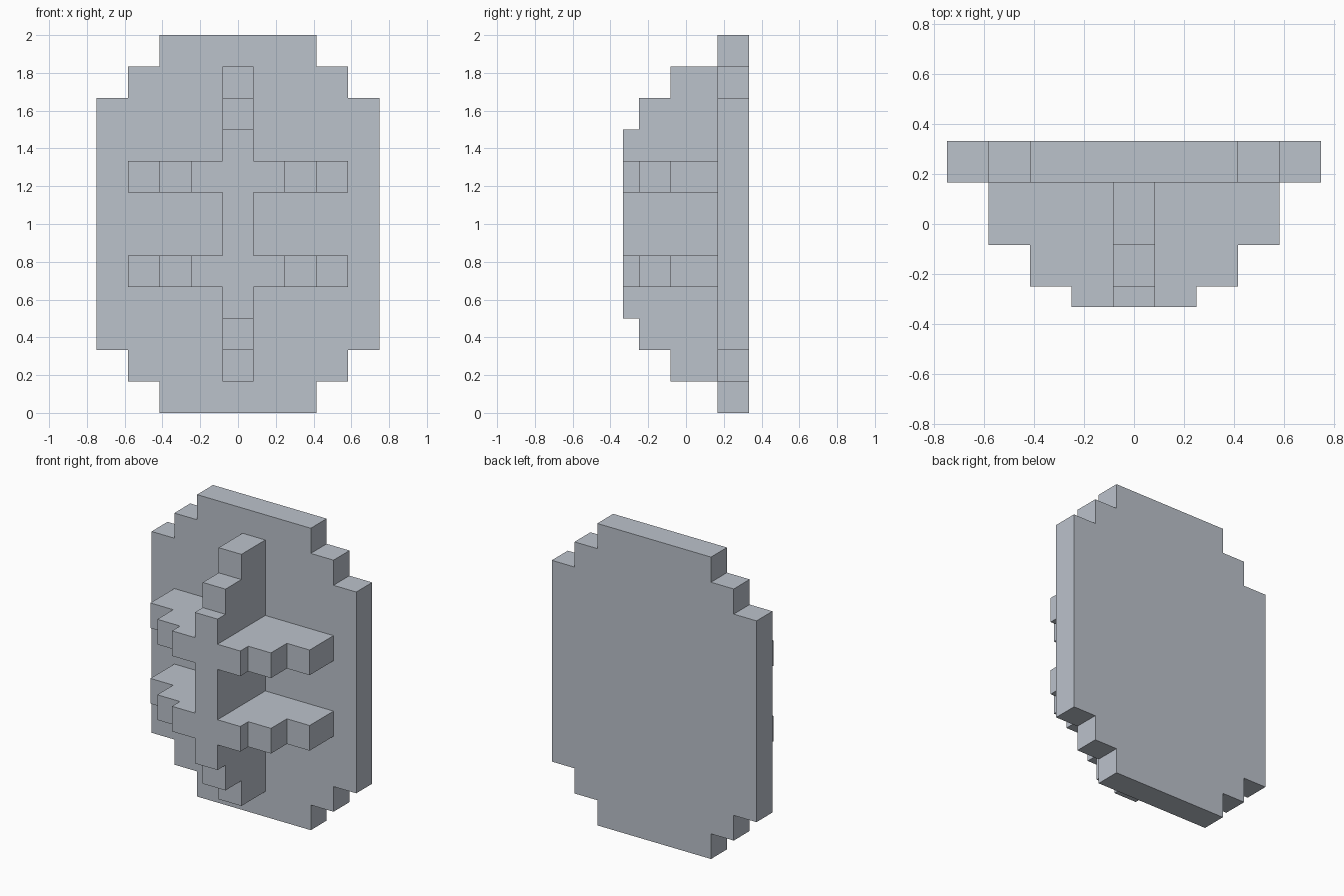
import bpy, bmesh
from mathutils import Vector

if "Cube" in bpy.data.objects:
    bpy.data.objects.remove(bpy.data.objects["Cube"])

U = 1 / 12  # grid unit of the design

grey = bpy.data.materials.new("light grey")
grey.diffuse_color = (0.5, 0.54, 0.6, 1)
grey.use_nodes = True
grey.node_tree.nodes["Principled BSDF"].inputs["Base Color"].default_value = grey.diffuse_color


def extrude(name, points, direction):
    """Extrude a flat 3D profile (in grid units) along a direction."""
    bm = bmesh.new()
    face = bm.faces.new([bm.verts.new(Vector(p) * U) for p in points])
    new = bmesh.ops.extrude_face_region(bm, geom=[face])["geom"]
    verts = [v for v in new if isinstance(v, bmesh.types.BMVert)]
    bmesh.ops.translate(bm, verts=verts, vec=Vector(direction) * U)
    bmesh.ops.recalc_face_normals(bm, faces=bm.faces)
    mesh = bpy.data.meshes.new(name)
    bm.to_mesh(mesh)
    bm.free()
    mesh.materials.append(grey)
    obj = bpy.data.objects.new(name, mesh)
    bpy.context.collection.objects.link(obj)
    return obj


# Back plate with stepped corners
corner = [(5, 12), (5, 10), (7, 10), (7, 8), (9, 8)]
quarter = corner[:2] + corner[2:]
right = quarter + [(x, -z) for x, z in reversed(quarter)]
outline = right + [(-x, z) for x, z in reversed(right)]
extrude("back_plate", [(x, 2, z + 12) for x, z in outline], (0, 2, 0))

# Vertical rib, stepped towards the front
upper = [(2, 10), (-1, 10), (-1, 8), (-3, 8), (-3, 6), (-4, 6)]
rib = upper + [(y, -z) for y, z in reversed(upper)]
extrude("vertical_rib", [(-1, y, z + 12) for y, z in rib], (2, 0, 0))

# Two pairs of stepped side ribs, mirrored left and right
arm = [(1, 2), (7, 2), (7, -1), (5, -1), (5, -3), (3, -3), (3, -4), (1, -4)]
for name, z in (("lower_side_ribs", 8), ("upper_side_ribs", 14)):
    obj = extrude(name, [(x, y, z) for x, y in arm], (0, 0, 2))
    obj.modifiers.new("mirror", "MIRROR").use_mirror_merge = False
